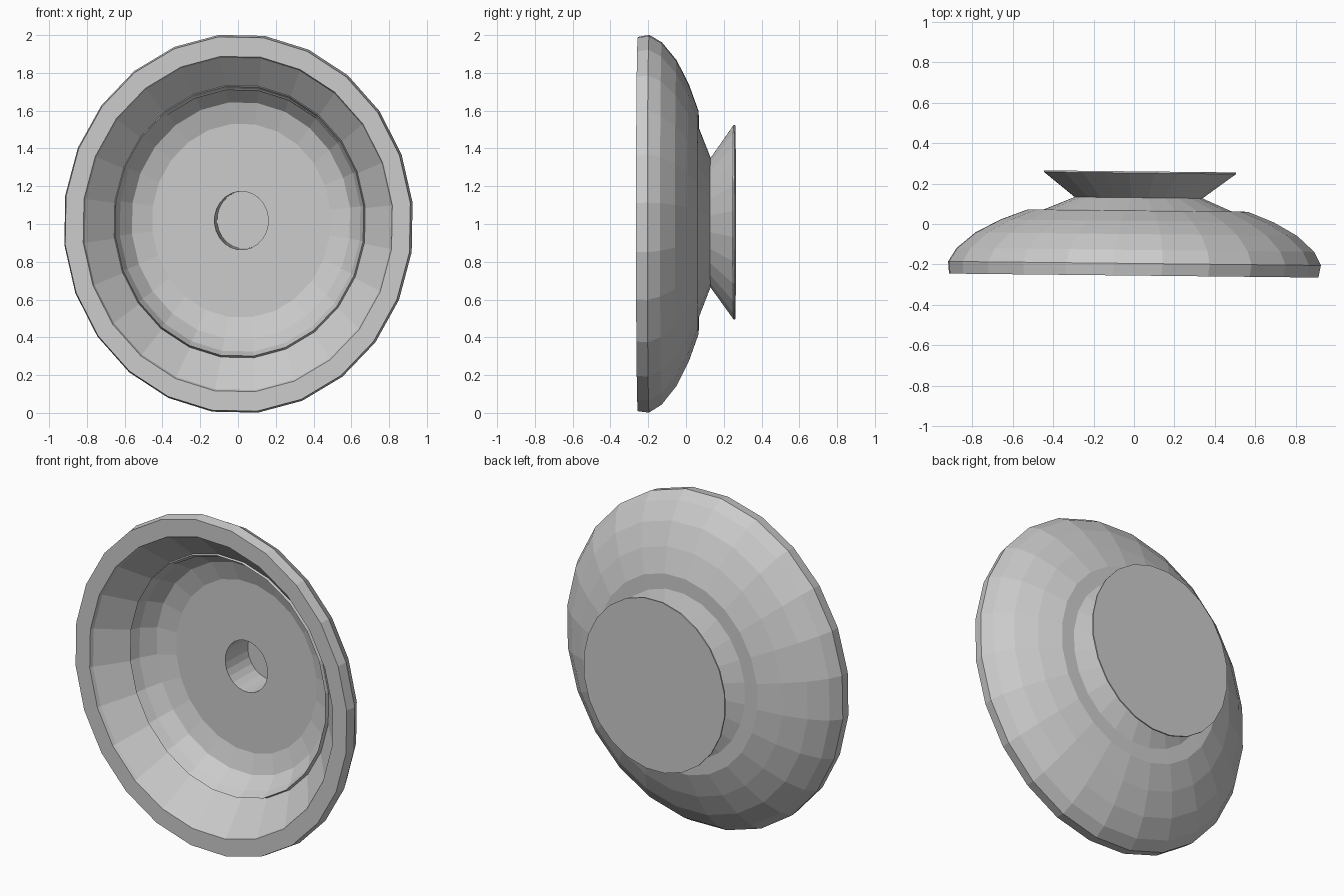
import bpy, bmesh
from math import sin, cos, radians, tau

if "Cube" in bpy.data.objects:
    bpy.data.objects.remove(bpy.data.objects["Cube"])

SIDES = 24
ASPECT = 0.922          # the dish is slightly narrower than tall
PHASE = radians(8.6)


def lathe(name, profile, cap_start=False, cap_end=False, dz=0.0):
    """Spin (radius, y) points about a slightly skewed y axis."""
    bm = bmesh.new()
    rings = []
    for r, y in profile:
        cx = 0.062 * y + 0.0145
        cz = 1.005 + 0.02 * y + dz
        ring = []
        for k in range(SIDES):
            t = PHASE + tau * k / SIDES
            x = r * ASPECT * sin(t)
            ring.append(bm.verts.new((x + cx, y - 0.0108 * x, cz + r * cos(t))))
        rings.append(ring)
    for a, b in zip(rings, rings[1:]):
        for k in range(SIDES):
            n = (k + 1) % SIDES
            bm.faces.new((a[k], a[n], b[n], b[k]))
    if cap_start:
        bm.faces.new(rings[0][::-1])
    if cap_end:
        bm.faces.new(rings[-1])
    me = bpy.data.meshes.new(name)
    bm.to_mesh(me)
    bm.free()
    ob = bpy.data.objects.new(name, me)
    bpy.context.collection.objects.link(ob)
    return ob


# inner bowl: blind centre hole, flat floor, curved wall, raised lip
lathe("inner_bowl", [
    (0.153, 0.25), (0.155, 0.055), (0.515, 0.055), (0.63, 0.02),
    (0.695, -0.055), (0.718, -0.11), (0.73, -0.075)],
    cap_start=True, dz=0.012)

# outer dish: sloped inner wall, front rim, rounded back, flat shoulder
lathe("outer_dish", [
    (0.71, -0.075), (0.885, -0.235), (0.893, -0.255), (0.997, -0.255),
    (1.006, -0.195), (0.965, -0.128), (0.868, -0.05), (0.738, 0.015),
    (0.595, 0.066), (0.50, 0.068)])

# back hub: pinched neck flaring out to a flat disc
lathe("back_hub", [
    (0.51, 0.066), (0.345, 0.13), (0.518, 0.252), (0.518, 0.26)],
    cap_end=True)
